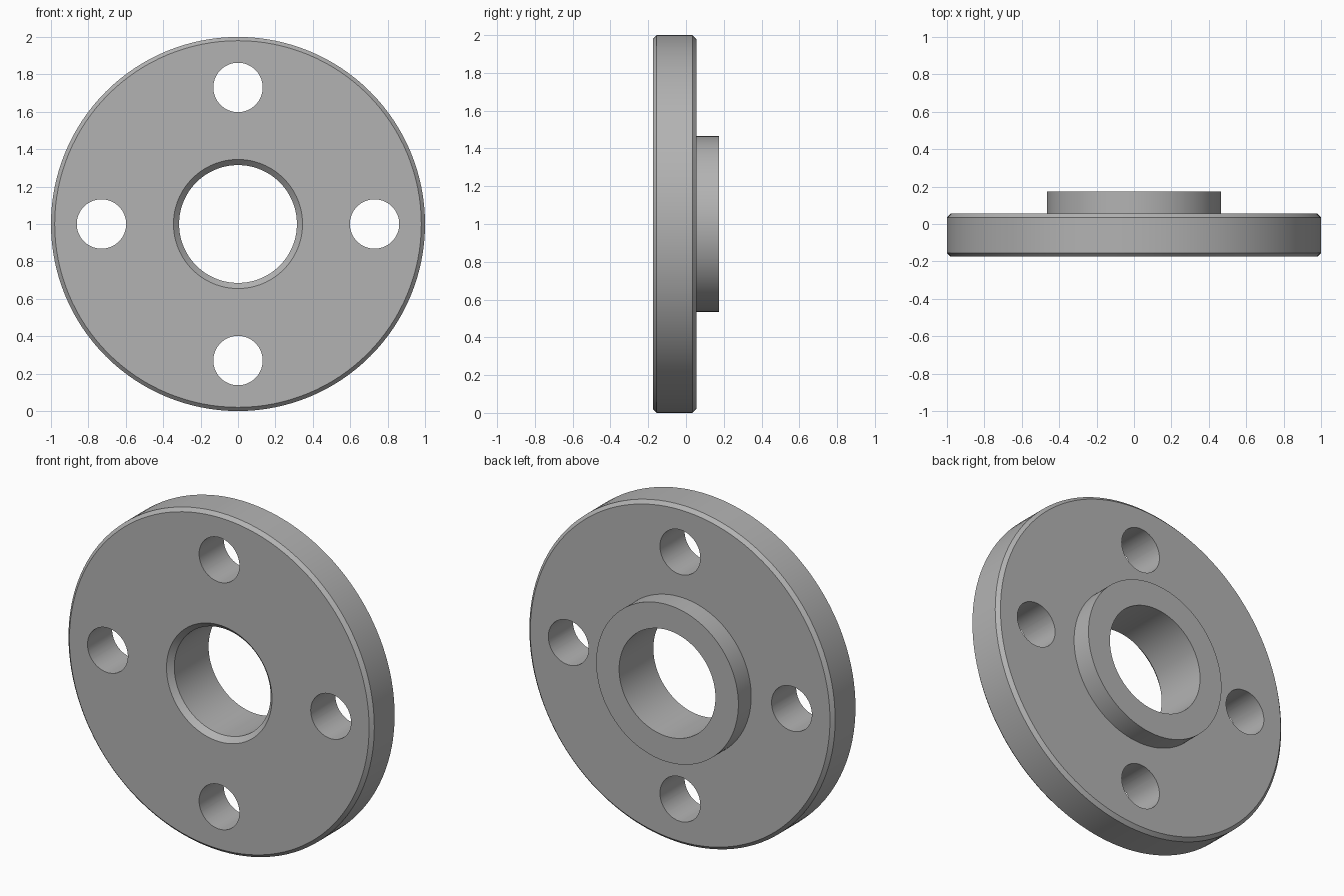
import bpy, bmesh, math
from mathutils import Matrix, Vector

if "Cube" in bpy.data.objects:
    bpy.data.objects.remove(bpy.data.objects["Cube"])

SEGMENTS = 128
CENTRE = Vector((0, 0, 1))
FRONT, STEP, BACK = -0.175, 0.055, 0.175
OUTER, HUB, BORE = 1.0, 0.465, 0.315
CHAMFER, BORE_CHAMFER = 0.02, 0.03
BOLT_CIRCLE, BOLT_HOLE = 0.73, 0.132

# Plain grey metal
metal = bpy.data.materials.new("grey_metal")
metal.use_nodes = True
grey = (0.45, 0.45, 0.45, 1)
metal.diffuse_color = grey
metal.node_tree.nodes["Principled BSDF"].inputs["Base Color"].default_value = grey


def add_object(name, bm):
    bmesh.ops.recalc_face_normals(bm, faces=bm.faces)
    mesh = bpy.data.meshes.new(name)
    bm.to_mesh(mesh)
    bm.free()
    mesh.materials.append(metal)
    obj = bpy.data.objects.new(name, mesh)
    bpy.context.collection.objects.link(obj)
    return obj


# Flange disc, hub and bore turned from one closed (radius, y) profile
profile = [
    (BORE, FRONT + BORE_CHAMFER), (BORE + BORE_CHAMFER, FRONT),
    (OUTER - CHAMFER, FRONT), (OUTER, FRONT + CHAMFER),
    (OUTER, STEP - CHAMFER), (OUTER - CHAMFER, STEP),
    (HUB, STEP), (HUB, BACK), (BORE, BACK),
]
bm = bmesh.new()
verts = [bm.verts.new(CENTRE + Vector((r, y, 0))) for r, y in profile]
edges = [bm.edges.new((v, verts[i - 1])) for i, v in enumerate(verts)]
bmesh.ops.spin(bm, geom=verts + edges, cent=CENTRE, axis=(0, 1, 0),
               angle=math.tau, steps=SEGMENTS, use_duplicate=False)
bmesh.ops.remove_doubles(bm, verts=bm.verts, dist=0.0001)
flange = add_object("flange", bm)

# Four bolt holes drilled through the disc
bm = bmesh.new()
for i in range(4):
    angle = i * math.pi / 2
    place = CENTRE + BOLT_CIRCLE * Vector((math.cos(angle), 0, math.sin(angle)))
    bmesh.ops.create_cone(
        bm, cap_ends=True, segments=64, radius1=BOLT_HOLE, radius2=BOLT_HOLE, depth=1,
        matrix=Matrix.Translation(place) @ Matrix.Rotation(math.pi / 2, 4, "X"))
drills = add_object("bolt_hole_cutter", bm)
drills.hide_render = True

cut = flange.modifiers.new("bolt_holes", "BOOLEAN")
cut.operation = "DIFFERENCE"
cut.solver = "EXACT"
cut.object = drills

bpy.ops.object.select_all(action="DESELECT")
flange.select_set(True)
bpy.context.view_layer.objects.active = flange
bpy.ops.object.modifier_apply(modifier=cut.name)
bpy.data.objects.remove(drills)
bpy.ops.object.shade_smooth_by_angle(angle=math.radians(30))
